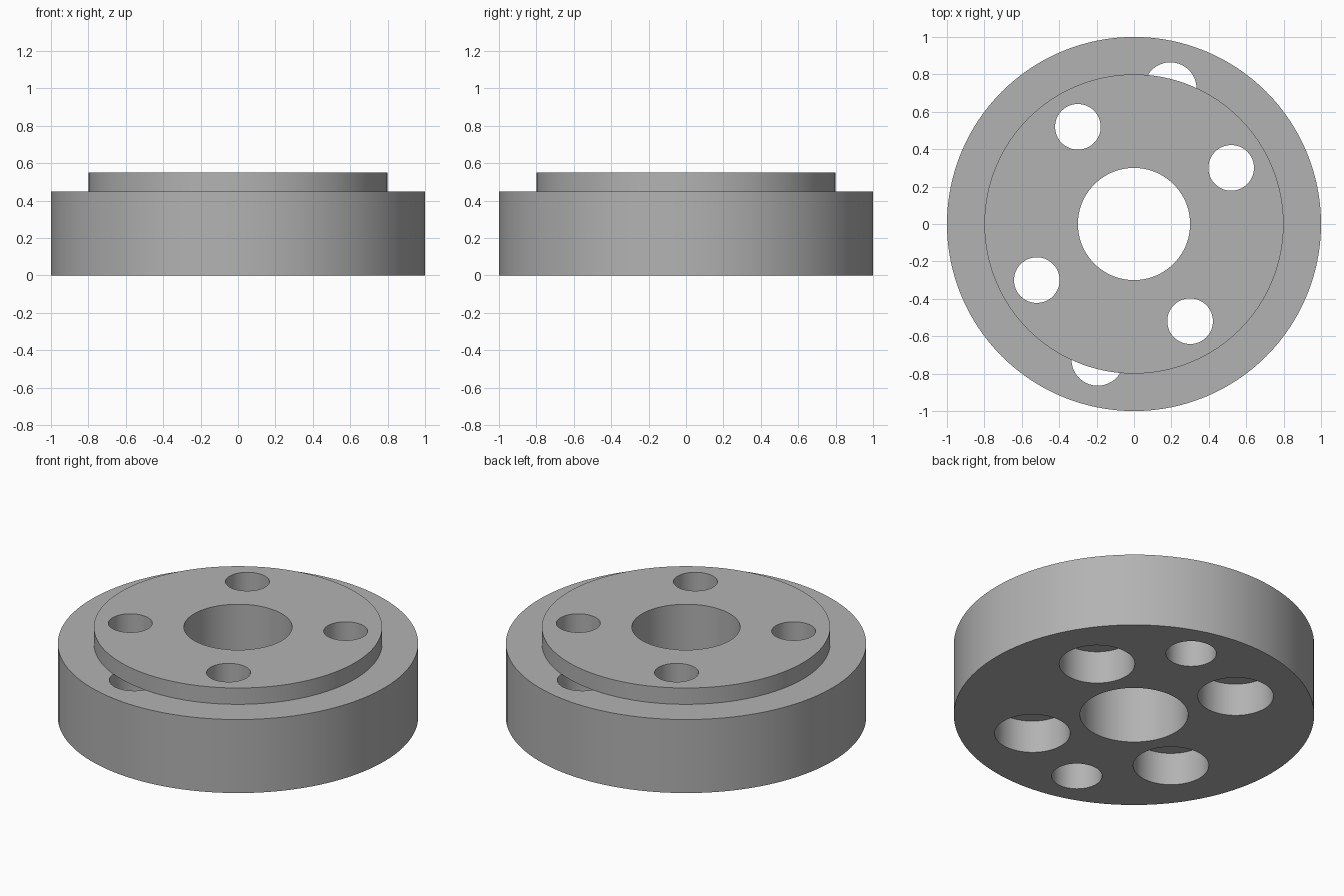
import bpy
from math import cos, sin, radians

cube = bpy.data.objects.get("Cube")
if cube:
    bpy.data.objects.remove(cube, do_unlink=True)

# Single plain metal colour
metal = bpy.data.materials.new("grey_metal")
metal.use_nodes = True
GREY = (0.45, 0.45, 0.45, 1)
metal.diffuse_color = GREY
metal.node_tree.nodes["Principled BSDF"].inputs["Base Color"].default_value = GREY


def cylinder(name, radius, bottom, top, polar=(0, 0), sides=128):
    """Upright cylinder placed by distance and angle from the centre."""
    dist, angle = polar[0], radians(polar[1])
    bpy.ops.mesh.primitive_cylinder_add(
        vertices=sides, radius=radius, depth=top - bottom,
        location=(dist * cos(angle), dist * sin(angle), (bottom + top) / 2))
    ob = bpy.context.object
    ob.name = name
    ob.data.materials.append(metal)
    return ob


def combine(target, tool, operation):
    """Apply a boolean and discard the tool object."""
    mod = target.modifiers.new(operation.lower(), "BOOLEAN")
    mod.operation, mod.solver, mod.object = operation, "EXACT", tool
    bpy.context.view_layer.objects.active = target
    bpy.ops.object.modifier_apply(modifier=mod.name)
    bpy.data.objects.remove(tool, do_unlink=True)


# Wide base disc with two pin holes
hub = cylinder("flanged_hub", 1, 0, 0.45)
for angle in (75, 255):
    combine(hub, cylinder("pin_hole", 0.14, -0.1, 0.6, (0.75, angle), 64), "DIFFERENCE")

# Raised boss, which partly covers the pin holes
combine(hub, cylinder("boss", 0.8, 0.45, 0.55), "UNION")

# Central bore
combine(hub, cylinder("bore", 0.3, -0.1, 0.7), "DIFFERENCE")

# Four bolt holes, counterbored from below
for angle in range(30, 390, 90):
    spot = (0.6, angle)
    combine(hub, cylinder("bolt_hole", 0.122, -0.1, 0.7, spot, 64), "DIFFERENCE")
    combine(hub, cylinder("counterbore", 0.21, -0.1, 0.2, spot, 64), "DIFFERENCE")

# Smooth walls with crisp rims
bpy.ops.object.select_all(action="DESELECT")
hub.select_set(True)
bpy.context.view_layer.objects.active = hub
bpy.ops.object.shade_smooth_by_angle(angle=radians(30))
